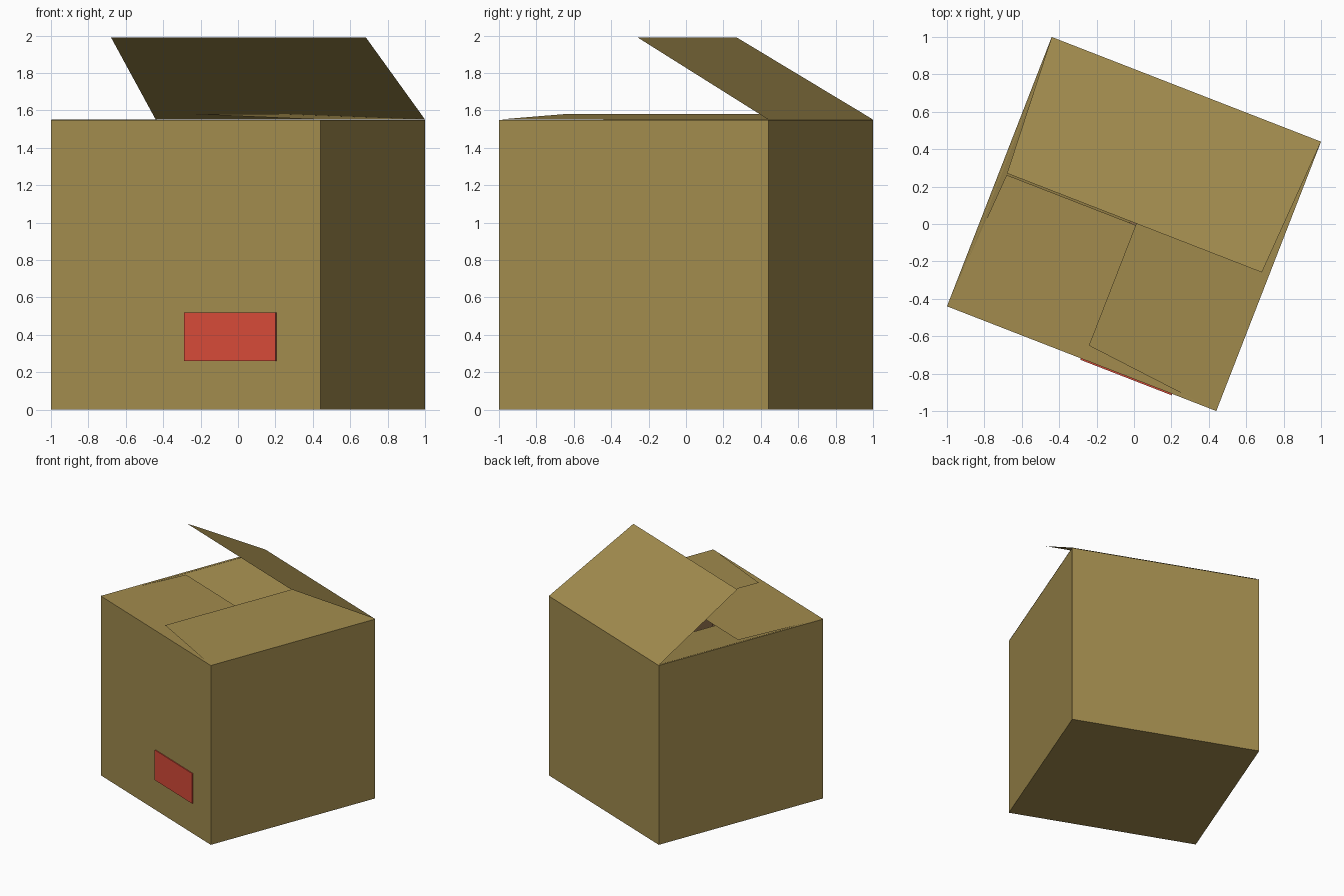
import bpy, bmesh, math

if "Cube" in bpy.data.objects:
    bpy.data.objects.remove(bpy.data.objects["Cube"])

H = 0.7725          # half width of the box
TOP = 1.548         # height of the walls
T = 0.015           # wall thickness
TURN = math.radians(-21.25)


def material(name, rgb):
    m = bpy.data.materials.new(name)
    m.diffuse_color = (*rgb, 1)
    m.use_nodes = True
    m.node_tree.nodes["Principled BSDF"].inputs["Base Color"].default_value = m.diffuse_color
    return m


card = material("cardboard", (0.36, 0.26, 0.075))
inner = material("inner_cardboard", (0.26, 0.15, 0.068))
red = material("red_label", (0.68, 0.07, 0.04))


def finish(name, bm, *mats):
    me = bpy.data.meshes.new(name)
    bm.to_mesh(me)
    bm.free()
    ob = bpy.data.objects.new(name, me)
    bpy.context.collection.objects.link(ob)
    ob.rotation_euler.z = TURN
    for m in mats:
        me.materials.append(m)
    return ob


def block(name, lo, hi, *mats):
    bm = bmesh.new()
    bmesh.ops.create_cube(bm, size=1)
    for v in bm.verts:
        v.co = [(a + b) / 2 + c * (b - a) for a, b, c in zip(lo, hi, v.co)]
    return finish(name, bm, *mats)


def cut(target, cutter):
    mod = target.modifiers.new("cut", 'BOOLEAN')
    mod.operation = 'DIFFERENCE'
    mod.solver = 'EXACT'
    mod.object = cutter
    bpy.context.view_layer.objects.active = target
    bpy.ops.object.modifier_apply(modifier=mod.name)
    bpy.data.objects.remove(cutter)


# Open-topped box, hollowed out
box = block("box_body", (-H, -H, 0), (H, H, TOP), card, inner)
cut(box, block("hollow_cutter", (-H + T, -H + T, T), (H - T, H - T, TOP + 0.5)))

# Oval hand holes through the left and right walls
bm = bmesh.new()
bmesh.ops.create_cone(bm, cap_ends=True, segments=48, radius1=1, radius2=1, depth=2)
for v in bm.verts:
    x, y, z = v.co
    v.co = (z, y * 0.343, 1.333 + x * 0.118)
cut(box, finish("hand_hole_cutter", bm))

# Darker paper on the inside faces
for p in box.data.polygons:
    c, n = p.center, p.normal
    facing_in = c.x * n.x + c.y * n.y < -0.1 or (n.z > 0.9 and c.z < 0.1)
    p.material_index = 1 if facing_in else 0


# Flaps: hinge on one top edge, tapering to the free edge
def flap(name, angle, reach, end_half, end_z):
    bm = bmesh.new()
    pts = [(-H, -H, 1.551), (H, -H, 1.551),
           (end_half, -H + reach, end_z), (-end_half, -H + reach, end_z)]
    a = math.radians(angle)
    bm.faces.new([bm.verts.new((x * math.cos(a) - y * math.sin(a),
                                x * math.sin(a) + y * math.cos(a), z))
                  for x, y, z in pts])
    return finish(name, bm, card)


flap("front_flap", 0, 0.77, 0.73, 1.551)
flap("right_flap", 90, 0.762, 0.693, 1.58)
flap("back_flap", 180, 0.766, 0.731, 1.99)
flap("left_flap", 270, 0.75, 0.71, 1.335)

# Red label on the front
block("front_label", (-0.005, -H - 0.008, 0.26), (0.52, -H + 0.002, 0.52), red)
